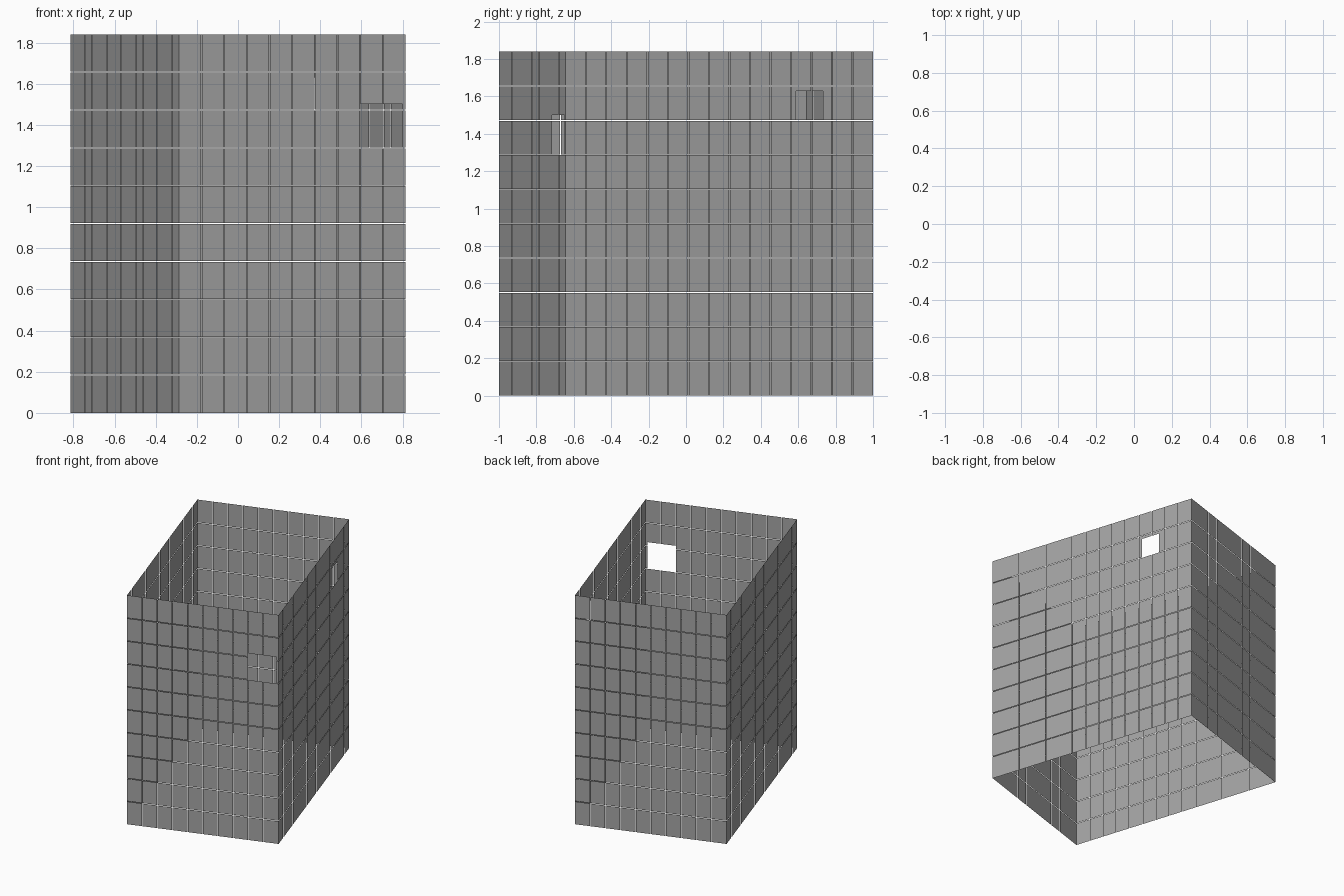
import bpy
import bmesh
from mathutils import Vector

cube = bpy.data.objects.get("Cube")
if cube:
    bpy.data.objects.remove(cube, do_unlink=True)

HEIGHT = 1.84
ROWS = 10
ROW = HEIGHT / ROWS
GAP = 0.004

grey = bpy.data.materials.new("concrete_grey")
grey.use_nodes = True
grey.diffuse_color = (0.37, 0.37, 0.37, 1)
grey.node_tree.nodes["Principled BSDF"].inputs["Base Color"].default_value = grey.diffuse_color


def subtract(rect, hole):
    """Split a panel (u0, u1, z0, z1) into the pieces left around an opening."""
    u0, u1, z0, z1 = rect
    a, b, c, d = hole
    if a >= u1 or b <= u0 or c >= z1 or d <= z0:
        return [rect]
    lo, hi = max(z0, c), min(z1, d)
    pieces = [(u0, u1, z0, lo), (u0, u1, hi, z1), (u0, a, lo, hi), (b, u1, lo, hi)]
    return [p for p in pieces if p[1] - p[0] > GAP and p[3] - p[2] > GAP]


def wall(name, start, end, columns, hole=None):
    """Wall of separate flat panels; the opening is (first column, last column, z0, z1)."""
    start, end = Vector(start), Vector(end)
    along = (end - start).normalized()
    step = (end - start).length / columns
    bm = bmesh.new()
    for i in range(columns):
        for j in range(ROWS):
            # Outer borders stay flush, inner borders leave a joint
            left = i * step + (GAP / 2 if i else 0)
            right = (i + 1) * step - (GAP / 2 if i < columns - 1 else 0)
            low = j * ROW + (GAP / 2 if j else 0)
            high = (j + 1) * ROW - (GAP / 2 if j < ROWS - 1 else 0)
            pieces = [(left, right, low, high)]
            if hole:
                opening = (hole[0] * step, hole[1] * step, hole[2], hole[3])
                pieces = subtract(pieces[0], opening)
            for u0, u1, z0, z1 in pieces:
                corners = ((u0, z0), (u1, z0), (u1, z1), (u0, z1))
                bm.faces.new([bm.verts.new(start + along * u + Vector((0, 0, z)))
                              for u, z in corners])
    mesh = bpy.data.meshes.new(name)
    bm.to_mesh(mesh)
    bm.free()
    mesh.materials.append(grey)
    bpy.context.collection.objects.link(bpy.data.objects.new(name, mesh))


# Footprint corners, counter-clockwise from above
front = (-0.287, -1, 0)
left_side = (0.813, -0.645, 0)
back = (0.287, 1, 0)
right_side = (-0.813, 0.645, 0)

wall("front_wall", front, left_side, 10, (8, 9.87, 1.29, 1.5))
wall("left_wall", left_side, back, 15, (11.25, 12.55, 1.472, 1.63))
wall("back_wall", back, right_side, 10)
wall("right_wall", right_side, front, 15)
